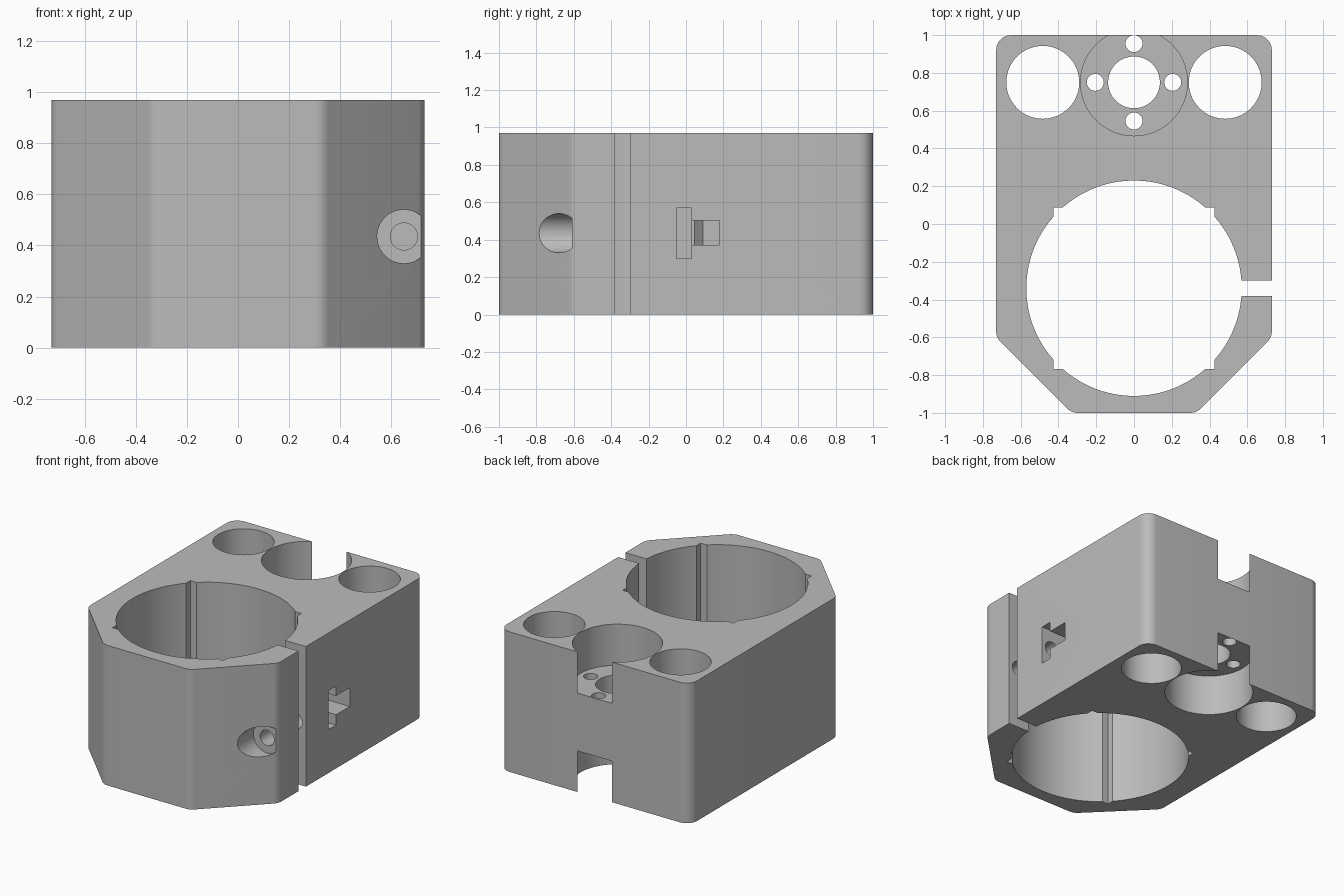
import bpy
import math
from mathutils import Vector

if "Cube" in bpy.data.objects:
    bpy.data.objects.remove(bpy.data.objects["Cube"], do_unlink=True)

HALF_W, HEIGHT = 0.73, 0.97
BORE_Y, MOUNT_Y = -0.34, 0.75
SCREW_X, SCREW_Z = 0.65, 0.435

grey = bpy.data.materials.new("light_grey")
grey.use_nodes = True
grey.diffuse_color = (0.5, 0.5, 0.5, 1)
grey.node_tree.nodes["Principled BSDF"].inputs["Base Color"].default_value = (0.5, 0.5, 0.5, 1)


def prism(name, outline, z0, z1):
    """Extrude an anticlockwise outline from z0 to z1."""
    n = len(outline)
    verts = [(x, y, z) for z in (z0, z1) for x, y in outline]
    faces = [tuple(reversed(range(n))), tuple(range(n, 2 * n))]
    faces += [(i, (i + 1) % n, n + (i + 1) % n, n + i) for i in range(n)]
    mesh = bpy.data.meshes.new(name)
    mesh.from_pydata(verts, [], faces)
    mesh.materials.append(grey)
    obj = bpy.data.objects.new(name, mesh)
    bpy.context.collection.objects.link(obj)
    return obj


def rounded(corners, radius, steps=8):
    """Replace each convex corner with a tangent arc."""
    points = []
    for i, corner in enumerate(corners):
        c = Vector(corner)
        a = (Vector(corners[i - 1]) - c).normalized()
        b = (Vector(corners[(i + 1) % len(corners)]) - c).normalized()
        half = a.angle(b) / 2
        centre = c + (a + b).normalized() * radius / math.sin(half)
        start = c + a * radius / math.tan(half) - centre
        sweep = math.pi - 2 * half
        for s in range(steps + 1):
            t = sweep * s / steps
            points.append((centre.x + start.x * math.cos(t) - start.y * math.sin(t),
                           centre.y + start.x * math.sin(t) + start.y * math.cos(t)))
    return points


def box(x0, x1, y0, y1, z0, z1):
    return prism("cutter", [(x0, y0), (x1, y0), (x1, y1), (x0, y1)], z0, z1)


def upright(x, y, r, z0=-0.1, z1=HEIGHT + 0.1, sides=64):
    ring = [(x + r * math.cos(2 * math.pi * i / sides),
             y + r * math.sin(2 * math.pi * i / sides)) for i in range(sides)]
    return prism("cutter", ring, z0, z1)


def lengthwise(x, z, r, y0, y1):
    """Round cutter running along y."""
    obj = upright(0, 0, r, -y1, -y0, 48)
    for v in obj.data.vertices:
        px, py, pz = v.co
        v.co = (px + x, -pz, py + z)
    return obj


# Block with chamfered front and rounded vertical corners
body = prism("clamp_block", rounded([
    (0.33, -1), (HALF_W, -0.6), (HALF_W, 1),
    (-HALF_W, 1), (-HALF_W, -0.6), (-0.33, -1)], 0.08), 0, HEIGHT)

# Main bore with four corner notches and a clamping slit
cutters = [upright(0, BORE_Y, 0.57, sides=128),
           box(-0.425, 0.425, BORE_Y - 0.427, BORE_Y + 0.427, -0.2, HEIGHT + 0.2),
           box(0.5, 0.8, -0.38, -0.30, -0.15, HEIGHT + 0.15)]

# Rod holes and the central hole
cutters += [upright(x, MOUNT_Y, 0.193) for x in (-0.483, 0.483)]
cutters.append(upright(0, MOUNT_Y, 0.137))

# Deep recesses above and below the mounting flange, open at the back
cutters += [upright(0, MOUNT_Y, 0.283, -0.15, 0.285, 96),
            upright(0, MOUNT_Y, 0.283, 0.685, HEIGHT + 0.15, 96)]

# Flange screw holes
for i in range(4):
    a = i * math.pi / 2
    cutters.append(upright(0.205 * math.cos(a), MOUNT_Y + 0.205 * math.sin(a), 0.045, sides=32))

# Clamp screw: head recess, shaft, nut slot and tip slot with sloped floor
cutters += [lengthwise(SCREW_X, SCREW_Z, 0.105, -1.1, -0.61),
            lengthwise(SCREW_X, SCREW_Z, 0.053, -0.7, 0.1),
            box(0.515, 0.8, -0.05, 0.03, 0.30, 0.57),
            prism("cutter", [(0.575, 0.0), (0.575, 0.045), (0.53, 0.09), (0.53, 0.18),
                             (0.85, 0.18), (0.85, 0.0)][::-1], 0.372, 0.502)]

for cutter in cutters:
    cutter.hide_render = True
    mod = body.modifiers.new("cut", 'BOOLEAN')
    mod.operation = 'DIFFERENCE'
    mod.solver = 'EXACT'
    mod.object = cutter

# Bake the cuts and drop the cutters
bpy.context.view_layer.update()
baked = bpy.data.meshes.new_from_object(body.evaluated_get(bpy.context.evaluated_depsgraph_get()))
body.modifiers.clear()
body.data = baked
for cutter in cutters:
    bpy.data.objects.remove(cutter, do_unlink=True)

bpy.ops.object.select_all(action='DESELECT')
body.select_set(True)
bpy.context.view_layer.objects.active = body
bpy.ops.object.shade_smooth_by_angle(angle=math.radians(30))
